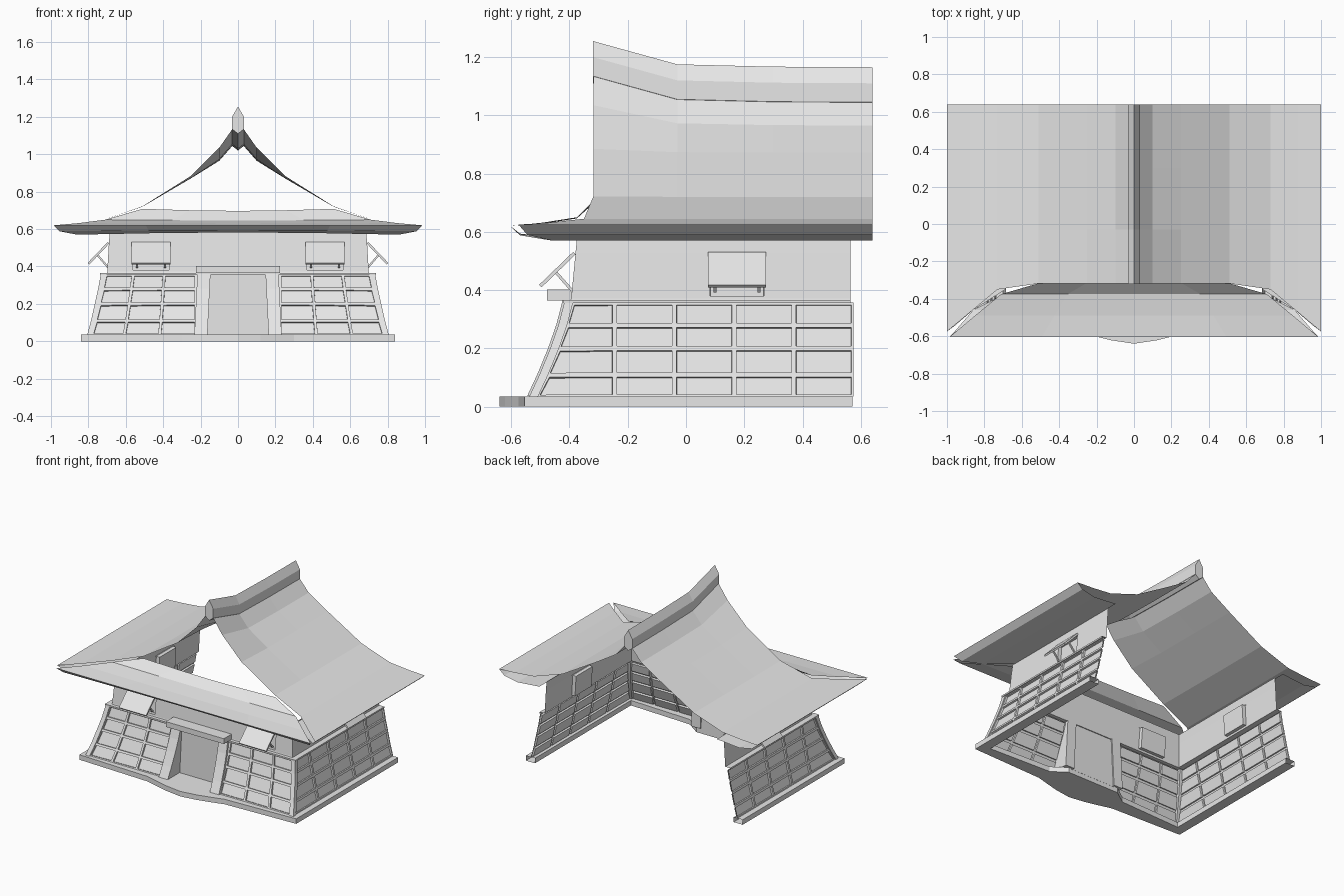
import bpy
import bmesh
from mathutils import Matrix, Vector

cube = bpy.data.objects.get("Cube")
if cube:
    bpy.data.objects.remove(cube)

grey = bpy.data.materials.new("light_grey")
grey.use_nodes = True
grey.diffuse_color = (0.8, 0.8, 0.8, 1)
grey.node_tree.nodes["Principled BSDF"].inputs["Base Color"].default_value = (0.8, 0.8, 0.8, 1)


def finish(name, bm, mirror):
    mesh = bpy.data.meshes.new(name)
    bm.to_mesh(mesh)
    bm.free()
    mesh.materials.append(grey)
    obj = bpy.data.objects.new(name, mesh)
    bpy.context.collection.objects.link(obj)
    if mirror:
        obj.modifiers.new("Mirror", 'MIRROR').use_clip = True
    return obj


def sheet(name, rows, out, mirror=True, solid=False, panel=None, depth=0.012, frame=0.011):
    """Surface through rows of points; panel(row, col) picks faces to recess."""
    bm = bmesh.new()
    grid = [[bm.verts.new(p) for p in row] for row in rows]
    chosen = []
    for r in range(len(grid) - 1):
        for c in range(len(grid[0]) - 1):
            f = bm.faces.new((grid[r][c], grid[r][c + 1], grid[r + 1][c + 1], grid[r + 1][c]))
            if panel and panel(r, c):
                chosen.append(f)
    bm.normal_update()
    bm.faces.ensure_lookup_table()
    if bm.faces[0].normal.dot(Vector(out)) < 0:
        bmesh.ops.reverse_faces(bm, faces=bm.faces[:])
    if solid:
        bmesh.ops.remove_doubles(bm, verts=bm.verts[:], dist=0.0001)
        bmesh.ops.holes_fill(bm, edges=[e for e in bm.edges if e.is_boundary], sides=0)
        bmesh.ops.recalc_face_normals(bm, faces=bm.faces[:])
    if chosen:
        bmesh.ops.inset_individual(bm, faces=chosen, thickness=frame, depth=0)
        bmesh.ops.inset_individual(bm, faces=chosen, thickness=0.001, depth=-depth)
    return finish(name, bm, mirror)


def bar(name, a, b, axis, width, thick, mirror=True):
    """Box from a to b, with its width along an axis."""
    a, b, w = Vector(a), Vector(b), Vector(axis)
    d = b - a
    n = d.cross(w).normalized() * thick
    m = Matrix((d, w * width, n)).transposed().to_4x4()
    m.translation = (a + b) / 2
    bm = bmesh.new()
    bmesh.ops.create_cube(bm, size=1, matrix=m)
    bmesh.ops.recalc_face_normals(bm, faces=bm.faces[:])
    return finish(name, bm, mirror)


def post(name, sections):
    """Solid upright through rectangles (x0, x1, y0, y1, z)."""
    rows = [[(x0, y0, z), (x1, y0, z), (x1, y1, z), (x0, y1, z), (x0, y0, z)]
            for x0, x1, y0, y1, z in sections]
    return sheet(name, rows, (0, -1, 0), solid=True)


BACK = 0.565
# Corner line of the flared lower wall: x, y, z
lower = [(0.80, -0.53, 0.035), (0.78, -0.495, 0.11), (0.76, -0.458, 0.2),
         (0.742, -0.43, 0.28), (0.728, -0.41, 0.357)]
# Corner line of the ledge and upper wall
upper = [(0.728, -0.41, 0.355), (0.738, -0.42, 0.355), (0.738, -0.42, 0.366),
         (0.70, -0.396, 0.366), (0.699, -0.394, 0.372), (0.69, -0.379, 0.53),
         (0.685, -0.373, 0.59)]

# Base plinth, open in the middle
outer = [(0, -0.64), (0.12, -0.622), (0.2, -0.602), (0.3, -0.575), (0.84, -0.555), (0.84, 0.572)]
inner = [(0, -0.4), (0.12, -0.4), (0.2, -0.4), (0.3, -0.47), (0.77, -0.49), (0.77, 0.572)]
sheet("base", [[(x, y, z) for x, y in line] for line, z in
               ((outer, 0), (outer, 0.035), (inner, 0.035), (inner, 0), (outer, 0))], (0, -1, 0))

# Panelled lower walls
side_cols = (-0.245, -0.04, 0.165, 0.37, 0.575)
sheet("side_lower_wall", [[(x, y, z), (x, y + 0.02, z)] + [(x, c, z) for c in side_cols]
                          for x, y, z in lower], (1, 0, 0), panel=lambda r, c: c > 0)
sheet("front_lower_wall", [[(0.2, y, z), (0.225, y, z), (0.235 + (x - 0.235) * 0.325, y, z),
                            (0.235 + (x - 0.235) * 0.66, y, z), (x - 0.02, y, z), (x, y, z)]
                           for x, y, z in lower], (0, -1, 0), panel=lambda r, c: 0 < c < 4)
post("corner_post", [(x - 0.025, x + 0.006, y - 0.008, y + 0.022, z) for x, y, z in lower])

# Upper walls with the ledge and recessed windows
sheet("side_upper_wall", [[(x, c, z) for c in (y, 0.075, 0.275, BACK)] for x, y, z in upper],
      (0, 0, -1), panel=lambda r, c: r == 4 and c == 1, depth=0.025)
sheet("front_upper_wall", [[(c, y, z) for c in (0, 0.36, 0.57, x)] for x, y, z in upper],
      (0, 0, -1), panel=lambda r, c: r == 4 and c == 1, depth=0.025)

# Propped window shutters
X, Y = (1, 0, 0), (0, 1, 0)
bar("side_shutter", (0.692, 0.175, 0.527), (0.80, 0.175, 0.414), Y, 0.2, 0.012)
bar("front_shutter", (0.465, -0.383, 0.527), (0.465, -0.50, 0.414), X, 0.21, 0.012)
for s in (-0.075, 0.075):
    bar("side_shutter_prop", (0.755, 0.175 + s, 0.465), (0.695, 0.175 + s, 0.395), Y, 0.01, 0.01)
    bar("front_shutter_prop", (0.465 + s, -0.45, 0.465), (0.465 + s, -0.388, 0.395), X, 0.01, 0.01)

# Doorway
bar("door", (0, -0.405, 0.03), (0, -0.405, 0.37), X, 0.36, 0.012, mirror=False)
bar("door_lintel", (0, -0.435, 0.365), (0, -0.435, 0.402), X, 0.45, 0.085, mirror=False)
post("door_post", [(0.165 - 0.05 * z, 0.235 - 0.05 * z, y - 0.015, -0.39, z + 0.002)
                   for x, y, z in lower] + [(0.145, 0.215, -0.425, -0.39, 0.37)])

# Side roof: x, front y, z at the front, z at the back
slope = [(0.03, -0.318, 1.135, 1.045), (0.10, -0.318, 1.035, 0.965), (0.25, -0.318, 0.885, 0.872),
         (0.51, -0.318, 0.722, 0.72), (0.73, -0.35, 0.645, 0.645), (0.88, -0.475, 0.631, 0.631),
         (1.0, -0.575, 0.625, 0.625), (0.96, -0.545, 0.59, 0.59), (0.86, -0.46, 0.57, 0.57),
         (0.688, -0.35, 0.585, 0.585)]
sag = [(None, 1), (-0.03, 0.11), (0.3, 0.02), (0.64, 0)]
sheet("side_roof", [[(x, y0 if y is None else y, zb + (zf - zb) * k) for y, k in sag]
                    for x, y0, zf, zb in slope], (0, 0, 1))

# Front roof: half width, y, z, change of height at the middle
apron = [(0.51, -0.317, 0.708, -0.011), (0.71, -0.375, 0.65, -0.004), (0.85, -0.49, 0.632, -0.004),
         (0.985, -0.603, 0.62, 0), (0.955, -0.57, 0.588, 0.006), (0.86, -0.46, 0.57, 0.012),
         (0.69, -0.375, 0.58, 0.006)]
sheet("front_roof", [[(0, y, z + dz), (x * 0.5, y, z + dz * 0.7), (x, y, z)]
                     for x, y, z, dz in apron], (0, 0, 1))

# Ridge beam
half = [(0, 0), (0.032, -0.055), (0.032, -0.12), (0, -0.145)]
loop = half + [(-x, z) for x, z in half[2:0:-1]] + half[:1]
sheet("ridge_beam", [[(x, y, top + z) for x, z in loop] for y, top in
                     ((-0.32, 1.255), (-0.03, 1.175), (0.3, 1.167), (0.64, 1.165))],
      (1, 0, 1), mirror=False, solid=True)
